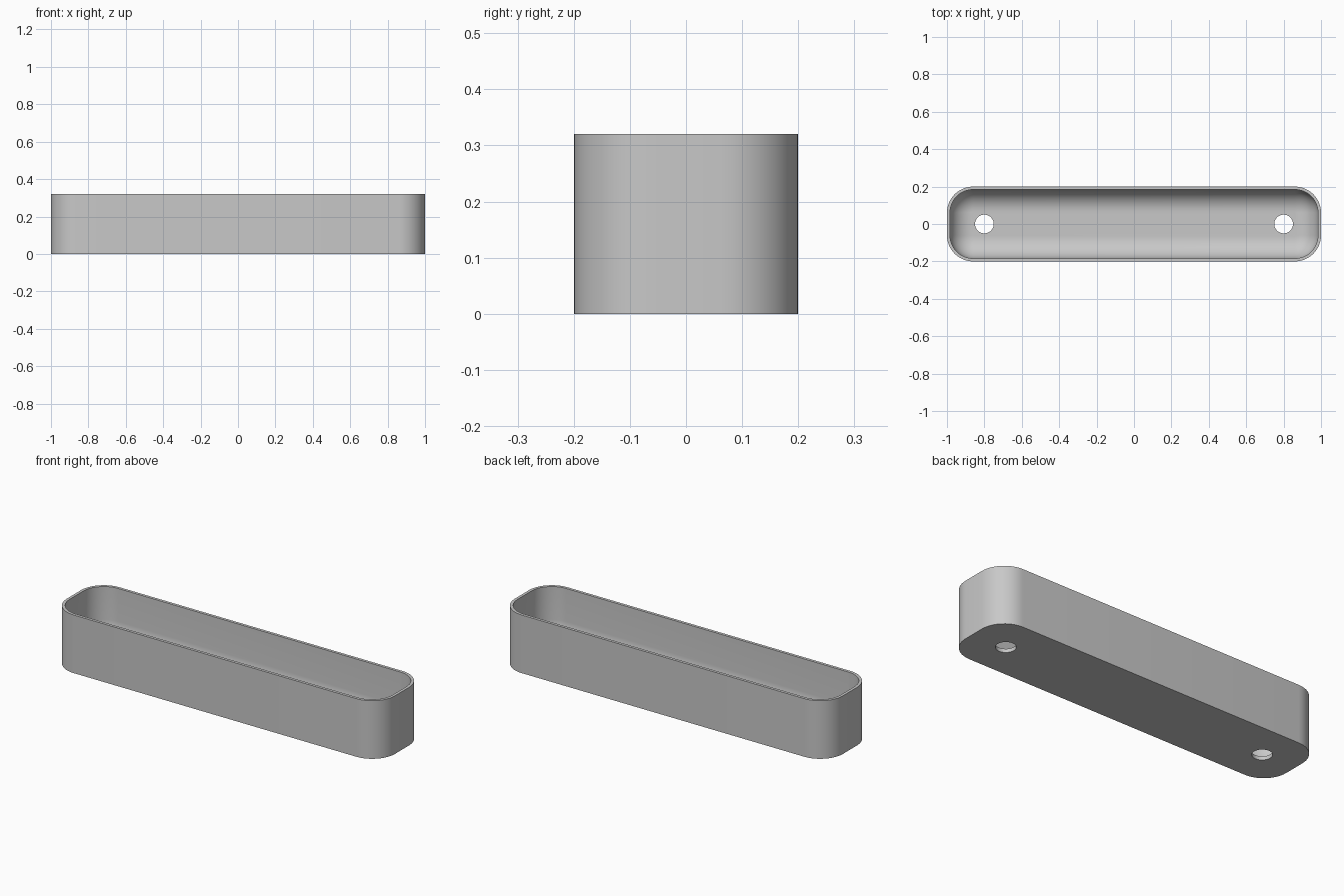
import bpy, bmesh, math

cube = bpy.data.objects.get("Cube")
if cube:
    bpy.data.objects.remove(cube, do_unlink=True)

LENGTH, WIDTH, HEIGHT = 2.0, 0.4, 0.32
CORNER, WALL, FLOOR, FILLET = 0.14, 0.016, 0.02, 0.118
HOLE_X, HOLE_R = 0.8, 0.05
STEPS = 12

grey = bpy.data.materials.new("plain grey")
grey.use_nodes = True
colour = (0.58, 0.58, 0.58, 1)
grey.diffuse_color = colour
grey.node_tree.nodes["Principled BSDF"].inputs["Base Color"].default_value = colour


def ring(bm, inset, z):
    """Rounded rectangle, shrunk evenly by inset."""
    r = CORNER - inset
    cx, cy = LENGTH / 2 - CORNER, WIDTH / 2 - CORNER
    verts = []
    for q, (sx, sy) in enumerate([(1, 1), (-1, 1), (-1, -1), (1, -1)]):
        for i in range(STEPS + 1):
            a = (q + i / STEPS) * math.pi / 2
            verts.append(bm.verts.new((sx * cx + r * math.cos(a), sy * cy + r * math.sin(a), z)))
    return verts


# Section through the wall: outside, rim, inside, rounded floor edge
section = [(0, 0), (0, HEIGHT), (WALL, HEIGHT)]
for i in range(STEPS + 1):
    a = i / STEPS * math.pi / 2
    section.append((WALL + FILLET * (1 - math.cos(a)), FLOOR + FILLET * (1 - math.sin(a))))

# Tray body
bm = bmesh.new()
rings = [ring(bm, inset, z) for inset, z in section]
for low, high in zip(rings, rings[1:]):
    for i in range(len(low)):
        j = (i + 1) % len(low)
        bm.faces.new((low[i], low[j], high[j], high[i]))
bm.faces.new(rings[0][::-1])
bm.faces.new(rings[-1])
bmesh.ops.recalc_face_normals(bm, faces=bm.faces)
mesh = bpy.data.meshes.new("planter_tray")
bm.to_mesh(mesh)
bm.free()
mesh.materials.append(grey)
tray = bpy.data.objects.new("planter_tray", mesh)
bpy.context.collection.objects.link(tray)

# Drain holes through the floor
cutters = []
for side, x in (("left", HOLE_X), ("right", -HOLE_X)):
    bpy.ops.mesh.primitive_cylinder_add(vertices=48, radius=HOLE_R, depth=0.1, location=(x, 0, 0))
    cutter = bpy.context.object
    cutter.name = side + "_drain_hole_cutter"
    cutter.hide_render = True
    cutter.data.materials.append(grey)
    cutters.append(cutter)
    cut = tray.modifiers.new(side + "_drain_hole", "BOOLEAN")
    cut.operation = "DIFFERENCE"
    cut.solver = "EXACT"
    cut.object = cutter

# Apply the cuts, then smooth the curved surfaces
bpy.ops.object.select_all(action="DESELECT")
tray.select_set(True)
bpy.context.view_layer.objects.active = tray
for name in [m.name for m in tray.modifiers]:
    bpy.ops.object.modifier_apply(modifier=name)
for cutter in cutters:
    bpy.data.objects.remove(cutter, do_unlink=True)
bpy.ops.object.shade_smooth_by_angle(angle=math.radians(30))
